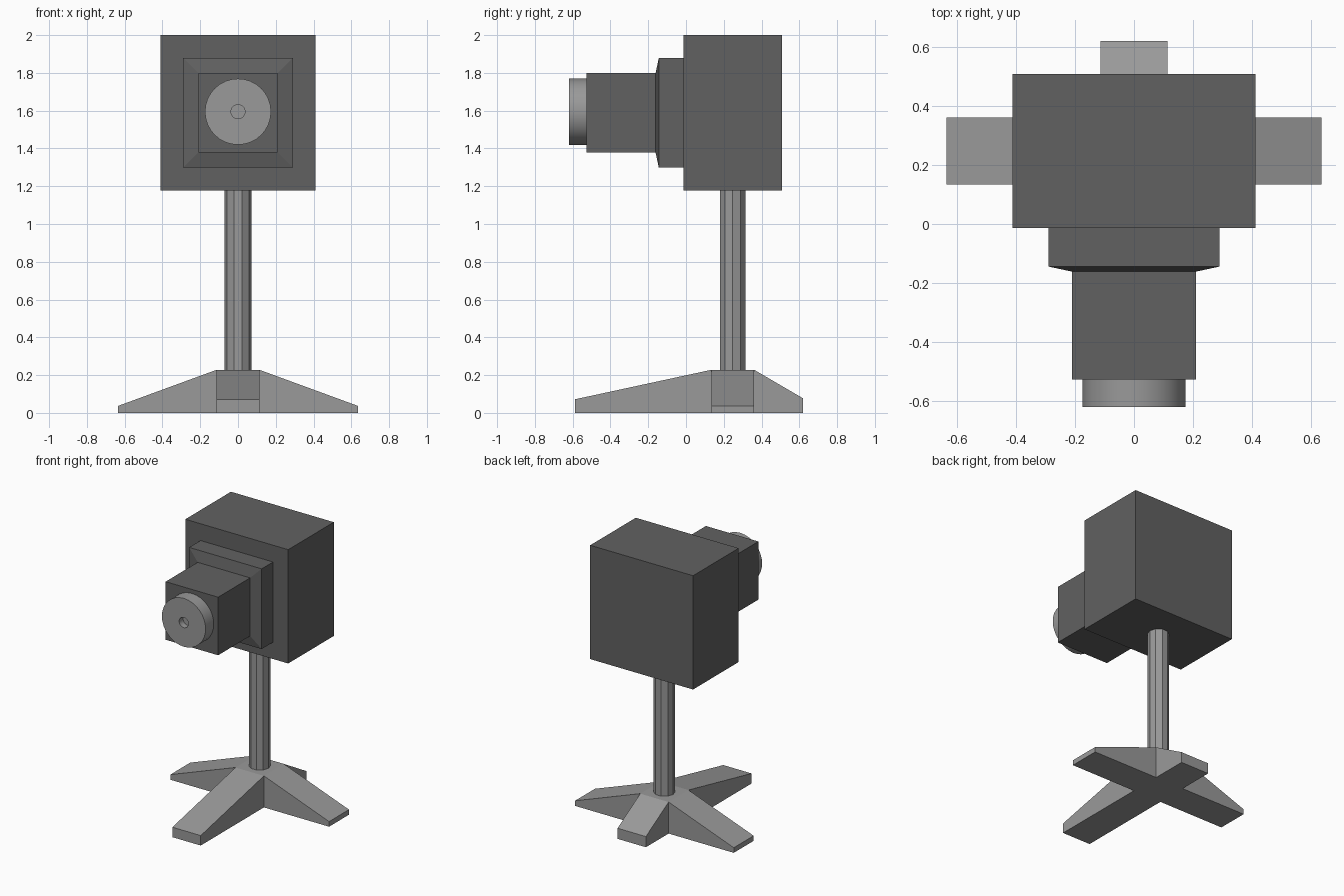
import bpy, bmesh, math
from mathutils import Vector

if "Cube" in bpy.data.objects:
    bpy.data.objects.remove(bpy.data.objects["Cube"])

CZ = 1.5885          # height of the optical axis
POLE_Y = 0.2475      # depth of the stand's centre

dark = bpy.data.materials.new("dark_grey")
dark.diffuse_color = (0.12, 0.12, 0.12, 1)
dark.use_nodes = True
dark.node_tree.nodes["Principled BSDF"].inputs["Base Color"].default_value = dark.diffuse_color
light = bpy.data.materials.new("light_grey")
light.diffuse_color = (0.32, 0.32, 0.32, 1)
light.use_nodes = True
light.node_tree.nodes["Principled BSDF"].inputs["Base Color"].default_value = light.diffuse_color


def finish(name, bm, mat, smooth=False):
    bmesh.ops.recalc_face_normals(bm, faces=bm.faces)
    me = bpy.data.meshes.new(name)
    bm.to_mesh(me)
    bm.free()
    me.materials.append(mat)
    ob = bpy.data.objects.new(name, me)
    bpy.context.collection.objects.link(ob)
    if smooth:
        bpy.context.view_layer.objects.active = ob
        ob.select_set(True)
        bpy.ops.object.shade_smooth_by_angle(angle=math.radians(30))
        ob.select_set(False)
    return ob


def square_loft(name, sections):
    """Square sections (y, half size) along the optical axis."""
    bm = bmesh.new()
    rings = [[bm.verts.new((sx * h, y, CZ + sz * h))
              for sx, sz in ((-1, -1), (1, -1), (1, 1), (-1, 1))]
             for y, h in sections]
    for a, b in zip(rings, rings[1:]):
        for i in range(4):
            j = (i + 1) % 4
            bm.faces.new((a[i], a[j], b[j], b[i]))
    bm.faces.new(rings[0])
    bm.faces.new(rings[-1])
    finish(name, bm, dark)


# Camera housing
square_loft("body", [(0.507, 0.4115), (-0.014, 0.4115)])
square_loft("collar", [(-0.014, 0.29), (-0.144, 0.29), (-0.161, 0.21)])
square_loft("lens_housing", [(-0.161, 0.21), (-0.527, 0.21)])

# Round lens with a small recess, spun from a profile
bm = bmesh.new()
pts = [(0, -0.575), (0.037, -0.575), (0.037, -0.62), (0.175, -0.62), (0.175, -0.527), (0, -0.527)]
vs = [bm.verts.new((r, y, CZ + 0.006)) for r, y in pts]
es = [bm.edges.new(p) for p in zip(vs, vs[1:])]
bmesh.ops.spin(bm, geom=vs + es, cent=(0, 0, CZ + 0.006), axis=(0, 1, 0),
               angle=math.tau, steps=32, use_duplicate=False)
bmesh.ops.remove_doubles(bm, verts=bm.verts, dist=0.0001)
finish("lens", bm, light, smooth=True)

# Ten-sided pole
bm = bmesh.new()
bmesh.ops.create_cone(bm, cap_ends=True, segments=10, radius1=0.071, radius2=0.071, depth=0.955)
# a corner of the pole lies on the x axis
first = max((v.co for v in bm.verts), key=lambda c: c.x)
turn = -math.atan2(first.y, first.x)
c, s = math.cos(turn), math.sin(turn)
for v in bm.verts:
    x, y, z = v.co
    v.co = (c * x - s * y, s * x + c * y + POLE_Y, z + 0.7025)
finish("pole", bm, light)

# Four-legged foot: a hub with its side faces drawn out into tapering legs
bm = bmesh.new()
bmesh.ops.create_cube(bm, size=1)
for v in bm.verts:
    v.co = Vector((v.co.x * 0.227, v.co.y * 0.227 + POLE_Y, (v.co.z + 0.5) * 0.228))
bm.normal_update()
legs = {(1, 0): (0.635, 0.037), (-1, 0): (-0.635, 0.037),
        (0, -1): (-0.588, 0.072), (0, 1): (0.62, 0.077)}
sides = [(f, (round(f.normal.x), round(f.normal.y)))
         for f in bm.faces if abs(f.normal.z) < 0.5]
for f, d in sides:
    end, tip = legs[d]
    leg = bmesh.ops.extrude_discrete_faces(bm, faces=[f])["faces"][0]
    for v in leg.verts:
        if d[0]:
            v.co.x = end
        else:
            v.co.y = end
        if v.co.z > 0.1:
            v.co.z = tip
bmesh.ops.remove_doubles(bm, verts=bm.verts, dist=0.0001)
finish("foot", bm, light)
